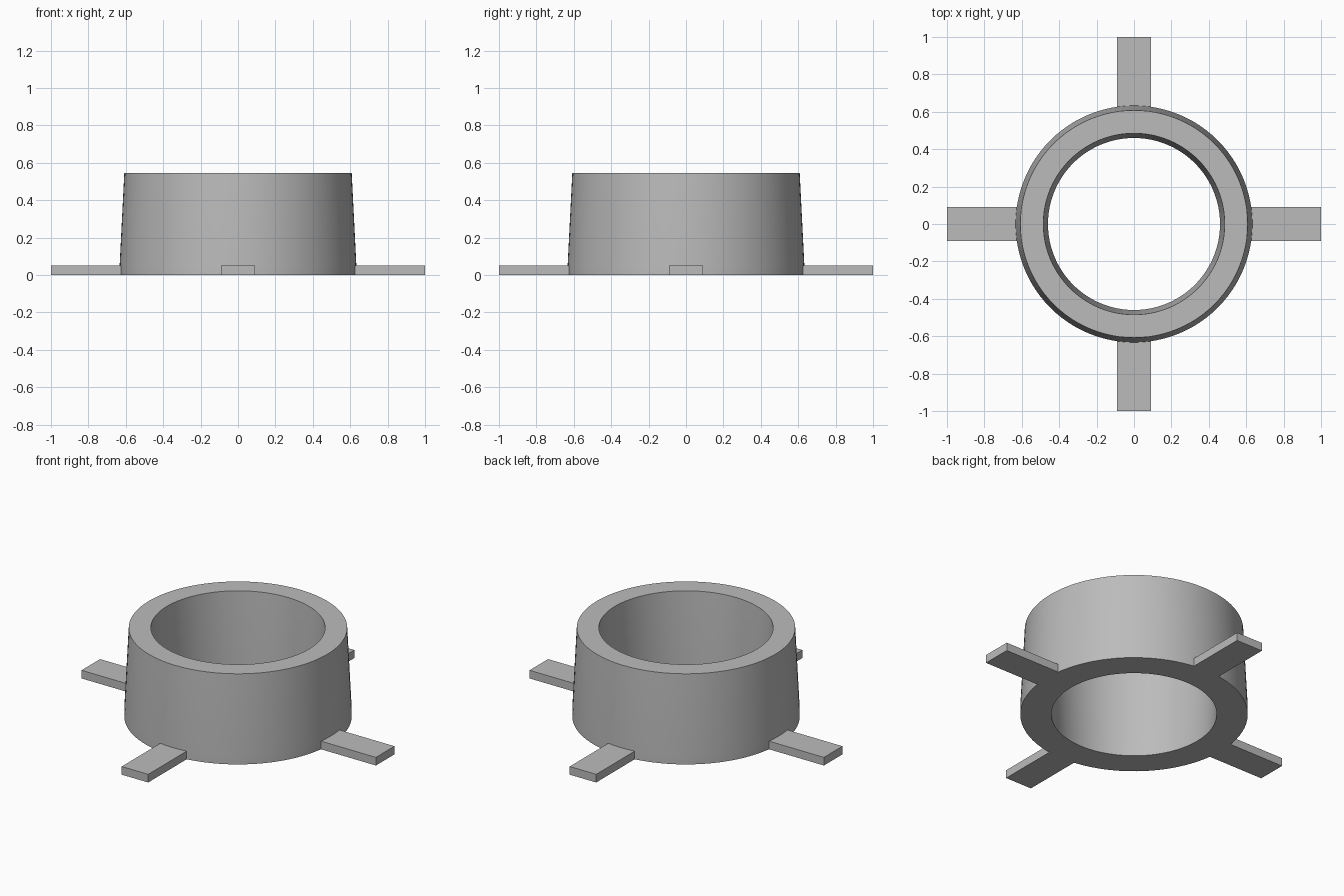
import bpy
import bmesh
from math import cos, sin, pi, radians
from mathutils import Matrix

cube = bpy.data.objects.get("Cube")
if cube:
    bpy.data.objects.remove(cube, do_unlink=True)

SEGMENTS = 96
BASE_H = 0.05
TOP_H = 0.545

grey = bpy.data.materials.new("plain_grey")
grey.use_nodes = True
colour = (0.5, 0.5, 0.5, 1)
grey.diffuse_color = colour
grey.node_tree.nodes["Principled BSDF"].inputs["Base Color"].default_value = colour


def finish(name, bm):
    bmesh.ops.recalc_face_normals(bm, faces=bm.faces)
    mesh = bpy.data.meshes.new(name)
    bm.to_mesh(mesh)
    bm.free()
    mesh.materials.append(grey)
    obj = bpy.data.objects.new(name, mesh)
    bpy.context.collection.objects.link(obj)
    return obj


# Tapered collar: a closed wall profile turned around the vertical axis
profile = [(0.46, 0), (0.633, 0), (0.633, BASE_H),
           (0.608, TOP_H), (0.485, TOP_H), (0.46, BASE_H)]
bm = bmesh.new()
rings = []
for i in range(SEGMENTS):
    a = 2 * pi * i / SEGMENTS
    rings.append([bm.verts.new((r * cos(a), r * sin(a), z)) for r, z in profile])
for i, ring in enumerate(rings):
    following = rings[(i + 1) % SEGMENTS]
    for j in range(len(profile)):
        k = (j + 1) % len(profile)
        bm.faces.new((ring[j], following[j], following[k], ring[k]))
collar = finish("tapered_collar", bm)
bpy.ops.object.select_all(action="DESELECT")
collar.select_set(True)
bpy.context.view_layer.objects.active = collar
bpy.ops.object.shade_smooth_by_angle(angle=radians(30))

# Four flat tabs reaching out from the foot of the collar
INNER, OUTER, WIDTH = 0.6, 1.0, 0.18
for n, side in enumerate(("left", "back", "right", "front")):
    bm = bmesh.new()
    bmesh.ops.create_cube(bm, size=1)
    bmesh.ops.scale(bm, vec=(OUTER - INNER, WIDTH, BASE_H), verts=bm.verts)
    bmesh.ops.translate(bm, vec=((INNER + OUTER) / 2, 0, BASE_H / 2), verts=bm.verts)
    bmesh.ops.rotate(bm, matrix=Matrix.Rotation(n * pi / 2, 3, "Z"), verts=bm.verts)
    finish(side + "_tab", bm)
